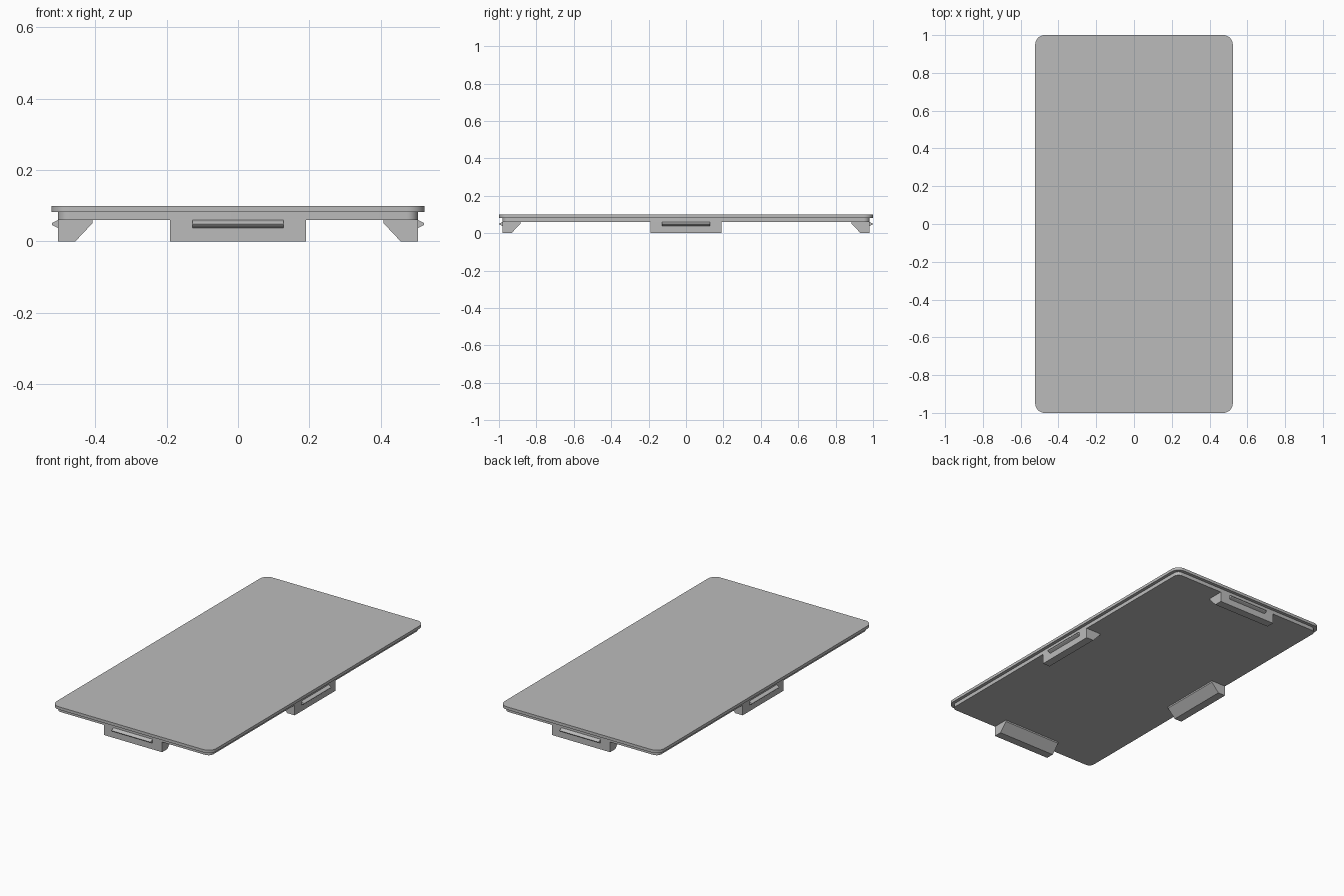
import bpy, bmesh, math
from mathutils import Matrix, Vector

if "Cube" in bpy.data.objects:
    bpy.data.objects.remove(bpy.data.objects["Cube"], do_unlink=True)

grey = bpy.data.materials.new("plain grey")
grey.use_nodes = True
COLOUR = (0.5, 0.5, 0.5, 1)
grey.diffuse_color = COLOUR
grey.node_tree.nodes["Principled BSDF"].inputs["Base Color"].default_value = COLOUR


def finish(name, bm):
    mesh = bpy.data.meshes.new(name)
    bm.to_mesh(mesh)
    bm.free()
    mesh.materials.append(grey)
    obj = bpy.data.objects.new(name, mesh)
    bpy.context.collection.objects.link(obj)
    return obj


def prism(bm, points, direction):
    """Extrude a closed outline along a direction."""
    base = bm.faces.new([bm.verts.new(p) for p in points])
    ext = bmesh.ops.extrude_face_region(bm, geom=[base])
    verts = [g for g in ext["geom"] if isinstance(g, bmesh.types.BMVert)]
    bmesh.ops.translate(bm, verts=verts, vec=direction)
    bmesh.ops.recalc_face_normals(bm, faces=bm.faces)


def rounded_plate(name, hx, hy, z0, z1, radius, steps=8):
    corners = [(1, 1), (-1, 1), (-1, -1), (1, -1)]
    points = []
    for i, (sx, sy) in enumerate(corners):
        for k in range(steps + 1):
            a = math.pi / 2 * (i + k / steps)
            points.append((sx * (hx - radius) + radius * math.cos(a),
                           sy * (hy - radius) + radius * math.sin(a), z0))
    bm = bmesh.new()
    prism(bm, points, (0, 0, z1 - z0))
    obj = finish(name, bm)
    bpy.ops.object.select_all(action="DESELECT")
    obj.select_set(True)
    bpy.context.view_layer.objects.active = obj
    bpy.ops.object.shade_smooth_by_angle(angle=math.radians(30))


# Cover and the slightly smaller plate under it
rounded_plate("top_cover", 0.523, 1.0, 0.082, 0.099, 0.05)
rounded_plate("inner_plate", 0.504, 0.981, 0.06, 0.082, 0.032)

# Clips: profiles as (distance outward from the plate edge, height)
CLIP = [(0, 0), (0, 0.06), (-0.096, 0.06), (-0.096, 0.051), (-0.048, 0)]
RIDGE = [(0, 0.038), (0.015, 0.045), (0.018, 0.049), (0.015, 0.053), (0, 0.06)]


def clip_part(name, profile, half_width, edge, angle):
    bm = bmesh.new()
    points = [(edge + d, -half_width, z) for d, z in profile]
    prism(bm, points, (0, 2 * half_width, 0))
    bm.transform(Matrix.Rotation(angle, 4, "Z"))
    finish(name, bm)


SIDES = [("left", 0.504), ("back", 0.981), ("right", 0.504), ("front", 0.981)]
for i, (side, edge) in enumerate(SIDES):
    clip_part(side + "_clip", CLIP, 0.19, edge, i * math.pi / 2)
    clip_part(side + "_ridge", RIDGE, 0.128, edge, i * math.pi / 2)

# Grid of round marks on the underside
bm = bmesh.new()
for i in (-1, 0, 1):
    for j in (-1, 0, 1):
        spot = Matrix.Translation(Vector((i * 0.327, j * 0.643, 0.059)))
        bmesh.ops.create_circle(bm, cap_ends=True, segments=24, radius=0.022, matrix=spot)
for face in bm.faces:
    if face.normal.z < 0:
        face.normal_flip()
finish("underside_spots", bm)
